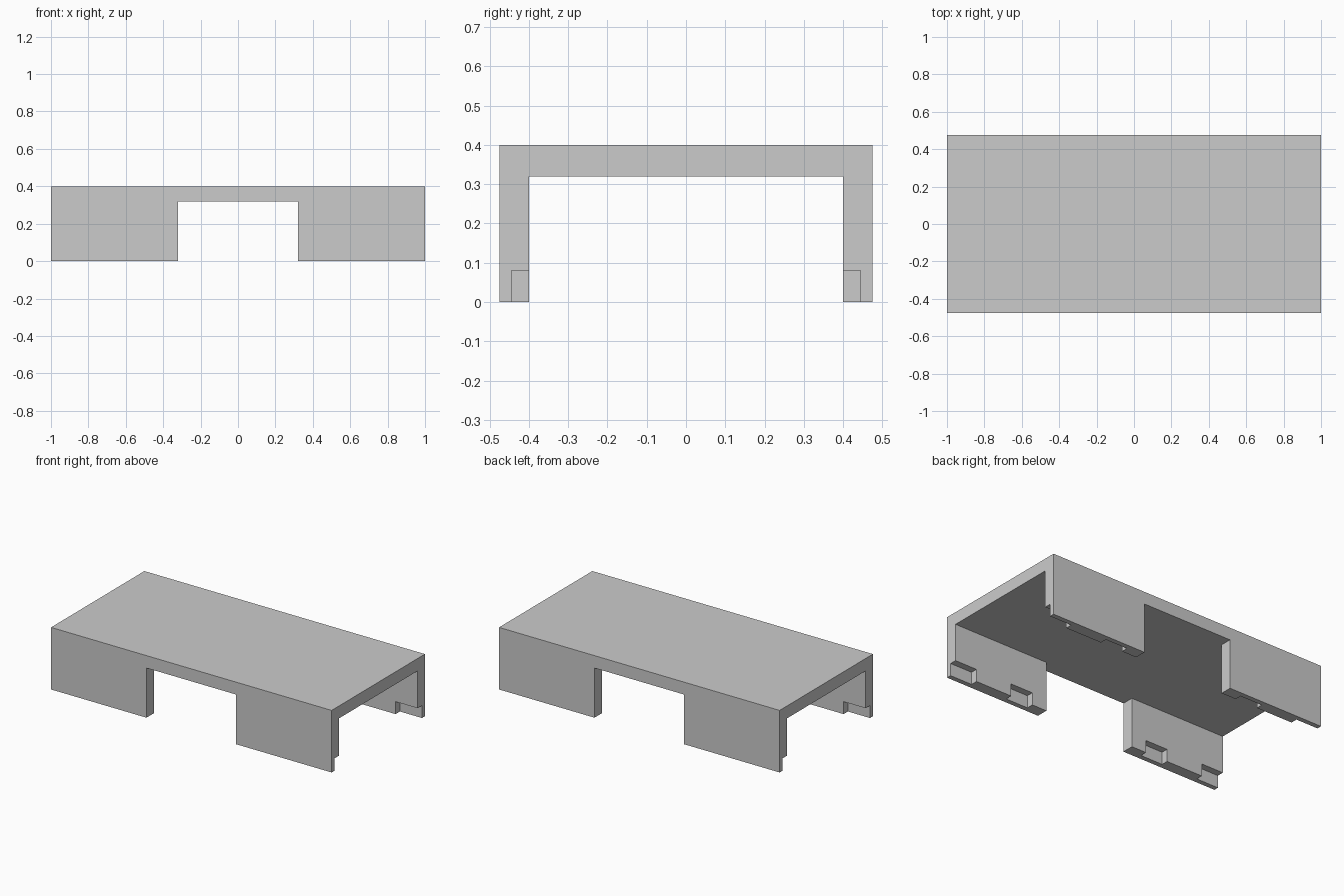
import bpy
import bmesh
from mathutils import Vector

if "Cube" in bpy.data.objects:
    bpy.data.objects.remove(bpy.data.objects["Cube"], do_unlink=True)

# Overall sizes
HALF_X, HALF_Y, HEIGHT = 1.0, 0.475, 0.4
ROOF_BOTTOM = 0.32
WALL_INNER = 0.4
GAP_HALF = 0.32
NOTCH_DEPTH_Y, NOTCH_TOP = 0.444, 0.08

grey = bpy.data.materials.new("plain grey")
grey.use_nodes = True
colour = (0.6, 0.6, 0.6, 1)
grey.diffuse_color = colour
grey.node_tree.nodes["Principled BSDF"].inputs["Base Color"].default_value = colour


def box(name, low, high):
    """Box between two opposite corners."""
    low, high = Vector(low), Vector(high)
    bm = bmesh.new()
    bmesh.ops.create_cube(bm, size=1)
    for v in bm.verts:
        v.co = (low + high) / 2 + v.co * (high - low)
    mesh = bpy.data.meshes.new(name)
    bm.to_mesh(mesh)
    bm.free()
    mesh.materials.append(grey)
    obj = bpy.data.objects.new(name, mesh)
    bpy.context.collection.objects.link(obj)
    return obj


def apply(obj, modifier):
    bpy.context.view_layer.objects.active = obj
    bpy.ops.object.modifier_apply(modifier=modifier.name)


# Flat roof slab
box("roof", (-HALF_X, -HALF_Y, ROOF_BOTTOM), (HALF_X, HALF_Y, HEIGHT))

# Side wall panel, one corner
legs = box("side_walls", (GAP_HALF, WALL_INNER, 0), (HALF_X, HALF_Y, ROOF_BOTTOM))

# Notches along the inner bottom edge: one open at the end, one mid-panel
for start, end in ((0.843, 1.1), (0.425, 0.583)):
    cutter = box("notch_cutter", (start, WALL_INNER - 0.1, -0.1),
                 (end, NOTCH_DEPTH_Y, NOTCH_TOP))
    cutter.hide_render = True
    cut = legs.modifiers.new("notch", "BOOLEAN")
    cut.operation = "DIFFERENCE"
    cut.solver = "EXACT"
    cut.object = cutter
    apply(legs, cut)
    bpy.data.objects.remove(cutter, do_unlink=True)

# Repeat the panel at all four corners
mirror = legs.modifiers.new("four corners", "MIRROR")
mirror.use_axis = (True, True, False)
mirror.use_mirror_merge = False
apply(legs, mirror)
